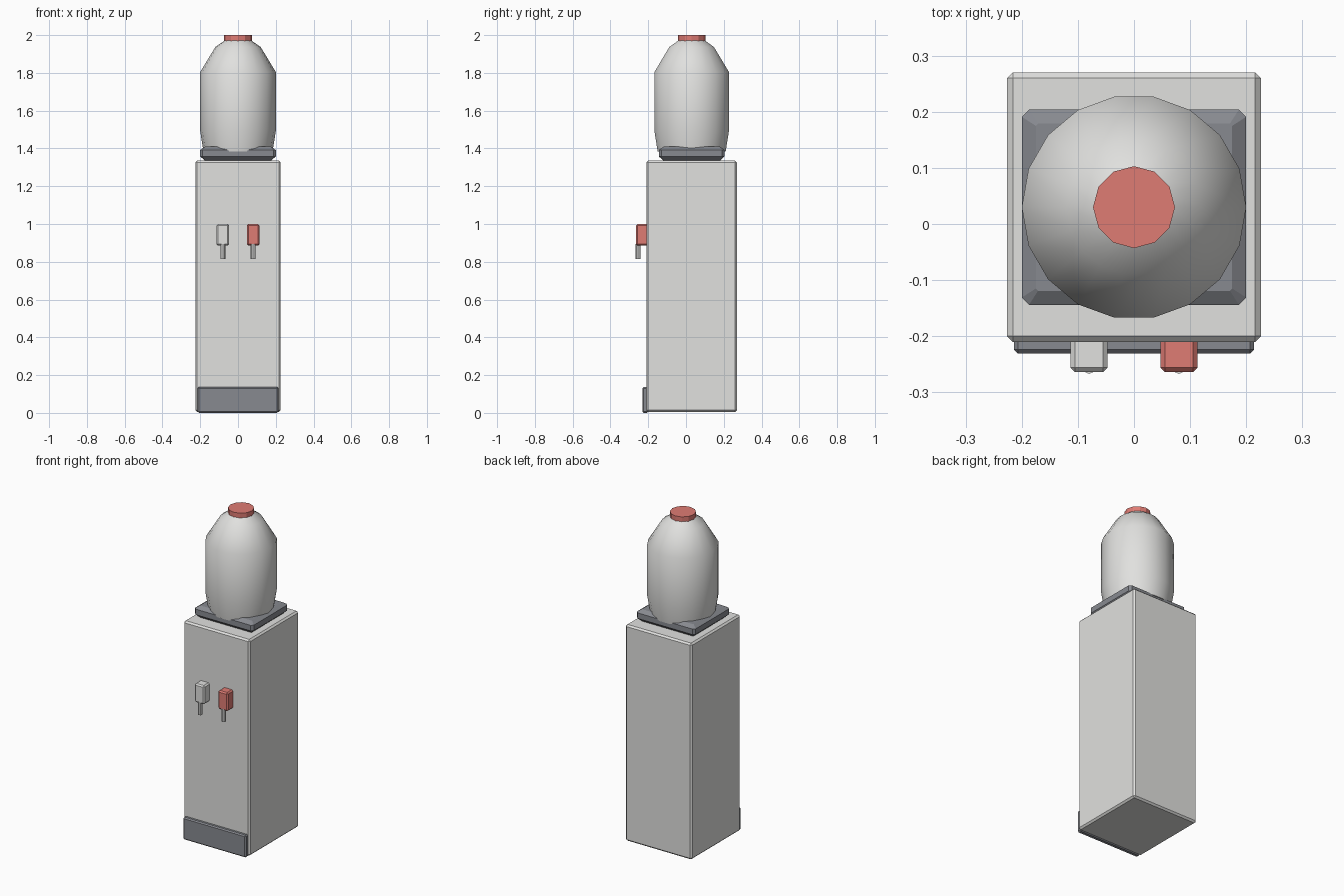
import bpy, bmesh, math

if "Cube" in bpy.data.objects:
    bpy.data.objects.remove(bpy.data.objects["Cube"])


def material(name, rgb):
    m = bpy.data.materials.new(name)
    m.use_nodes = True
    m.diffuse_color = (*rgb, 1)
    m.node_tree.nodes["Principled BSDF"].inputs["Base Color"].default_value = (*rgb, 1)
    return m


white = material("off_white", (0.75, 0.75, 0.735))
red = material("soft_red", (0.74, 0.2, 0.175))
grey = material("slate_grey", (0.245, 0.255, 0.28))


def finish(name, bm, mat):
    bmesh.ops.recalc_face_normals(bm, faces=bm.faces)
    mesh = bpy.data.meshes.new(name)
    bm.to_mesh(mesh)
    bm.free()
    mesh.materials.append(mat)
    ob = bpy.data.objects.new(name, mesh)
    bpy.context.collection.objects.link(ob)
    return ob


def loft(name, rings, mat):
    """Join rings of equal point count and close both ends."""
    bm = bmesh.new()
    loops = [[bm.verts.new(p) for p in ring] for ring in rings]
    n = len(loops[0])
    for a, b in zip(loops, loops[1:]):
        for i in range(n):
            j = (i + 1) % n
            bm.faces.new((a[i], a[j], b[j], b[i]))
    bm.faces.new(loops[0])
    bm.faces.new(loops[-1])
    return finish(name, bm, mat)


def box(name, low, high, bevel, mat):
    bm = bmesh.new()
    bmesh.ops.create_cube(bm, size=1)
    for v in bm.verts:
        v.co = [(l + h) / 2 + c * (h - l) for l, h, c in zip(low, high, v.co)]
    bmesh.ops.bevel(bm, geom=bm.edges[:], offset=bevel, segments=1,
                    profile=0.5, affect="EDGES")
    return finish(name, bm, mat)


def turned(name, profile, sides, centre, mat):
    """Revolve (radius, height) pairs about a vertical axis."""
    angles = [math.tau * i / sides for i in range(sides)]
    return loft(name, [[(centre[0] + r * math.cos(a), centre[1] + r * math.sin(a), z)
                        for a in angles] for r, z in profile], mat)


def chamfered_ring(hx, hy, c, y, z):
    pts = [(hx, c - hy), (hx, hy - c), (hx - c, hy), (c - hx, hy),
           (-hx, hy - c), (-hx, c - hy), (c - hx, -hy), (hx - c, -hy)]
    return [(px, y + py, z) for px, py in pts]


# Cabinet and lower front panel
box("cabinet", (-0.226, -0.21, 0.004), (0.226, 0.27, 1.335), 0.01, white)
box("base_panel", (-0.214, -0.231, 0), (0.214, -0.2, 0.137), 0.007, grey)

# Bottle collar with sloping shoulders
collar = [(0.025, 0.004, 1.335), (0, 0.013, 1.358), (0, 0.013, 1.392), (0.025, 0.004, 1.409)]
loft("bottle_collar", [chamfered_ring(0.2 - d, 0.174 - d, c, 0.03, z)
                       for d, c, z in collar], grey)

# Bottle and cap
bottle = turned("bottle", [(0.183, 1.385), (0.2, 1.49), (0.2, 1.805), (0.12, 1.937),
                           (0.07, 1.972)], 18, (0, 0.03), white)
for face in bottle.data.polygons:
    face.use_smooth = len(face.vertices) == 4
turned("bottle_cap", [(0.073, 1.968), (0.073, 2.0)], 12, (0, 0.03), red)

# Taps and spouts
for side, x, mat in (("right", -0.08, white), ("left", 0.08, red)):
    box(side + "_tap", (x - 0.033, -0.264, 0.885), (x + 0.033, -0.2, 1.0), 0.008, mat)
    turned(side + "_spout", [(0.013, 0.815), (0.013, 0.895)], 8, (x, -0.254), white)
